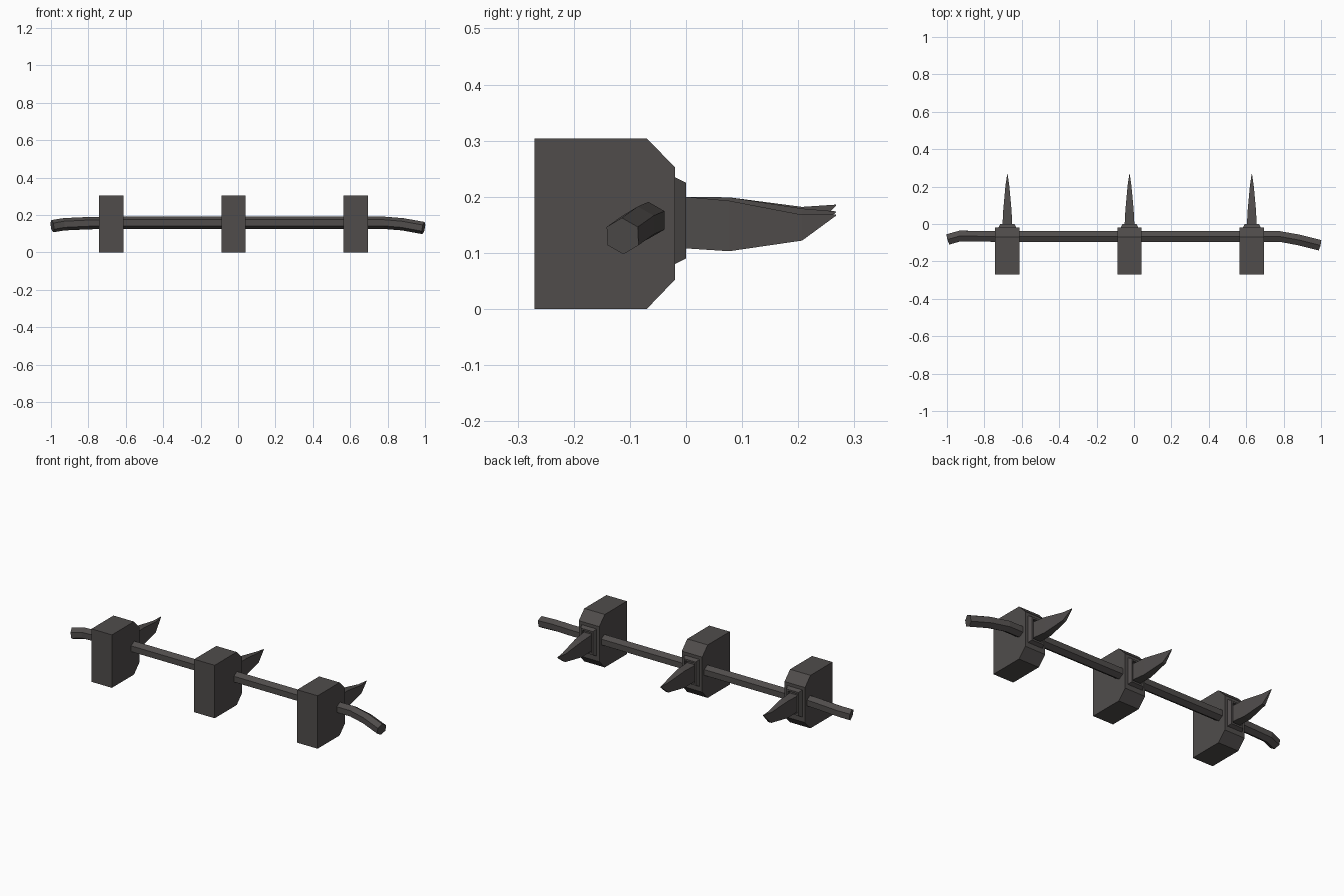
import bpy, bmesh, math
from mathutils import Vector

if "Cube" in bpy.data.objects:
    bpy.data.objects.remove(bpy.data.objects["Cube"])

mat = bpy.data.materials.new("dark iron")
mat.diffuse_color = (0.08, 0.073, 0.071, 1)
mat.use_nodes = True
mat.node_tree.nodes["Principled BSDF"].inputs["Base Color"].default_value = mat.diffuse_color


def finish(name, bm):
    bmesh.ops.recalc_face_normals(bm, faces=bm.faces)
    me = bpy.data.meshes.new(name)
    bm.to_mesh(me)
    bm.free()
    me.materials.append(mat)
    ob = bpy.data.objects.new(name, me)
    bpy.context.collection.objects.link(ob)
    return ob


def loft(name, rings, caps=True):
    """Skin a list of equal-length point rings."""
    bm = bmesh.new()
    vs = [[bm.verts.new(p) for p in r] for r in rings]
    n = len(rings[0])
    for a, b in zip(vs, vs[1:]):
        for i in range(n):
            j = (i + 1) % n
            bm.faces.new((a[i], a[j], b[j], b[i]))
    if caps:
        bm.faces.new(vs[0])
        bm.faces.new(vs[-1])
    return finish(name, bm)


def rect(cx, y, hw, z0, z1):
    return [(cx - hw, y, z0), (cx + hw, y, z0), (cx + hw, y, z1), (cx - hw, y, z1)]


# Block side profile (y, z), chamfered at the back
profile = [(-0.27, 0), (-0.07, 0), (-0.02, 0.052), (-0.02, 0.253), (-0.07, 0.304), (-0.27, 0.304)]
# Blade stations: y, half width, bottom z; and top z per blade
stations = [(-0.015, 0.026, 0.109), (0.0, 0.026, 0.108), (0.077, 0.022, 0.103), (0.207, 0.010, 0.122)]
tops = [(0.200, 0.200, 0.199, 0.182), (0.200, 0.200, 0.199, 0.179), (0.200, 0.200, 0.193, 0.168)]
tips = [0.186, 0.174, 0.168]

for k, cx in enumerate((-0.677, -0.024, 0.63)):
    loft("block", [[(cx + s, y, z) for y, z in profile] for s in (-0.065, 0.065)])

    # Bevelled collar with a sunken slot
    loft("collar", [rect(cx, -0.025, 0.048, 0.08, 0.235),
                    rect(cx, -0.02, 0.048, 0.08, 0.235),
                    rect(cx, 0.0, 0.038, 0.09, 0.225),
                    rect(cx, 0.0, 0.029, 0.1, 0.215),
                    rect(cx, -0.014, 0.029, 0.1, 0.215)])

    # Tapering blade
    rings = [rect(cx, y, hw, z0, t) for (y, hw, z0), t in zip(stations, tops[k])]
    rings.append(rect(cx, 0.267, 0.001, tips[k] - 0.002, tips[k]))
    loft("blade", rings)

# Six-sided bar with drooping ends
path = [Vector(p) for p in ((-0.993, -0.082, 0.14), (-0.93, -0.064, 0.15), (-0.80, -0.066, 0.156),
                            (-0.70, -0.067, 0.158), (0.78, -0.067, 0.158), (0.88, -0.085, 0.150),
                            (0.992, -0.113, 0.13))]
rings = []
for i, p in enumerate(path):
    t = (path[min(i + 1, len(path) - 1)] - path[max(i - 1, 0)]).normalized()
    u = t.cross(Vector((0, 0, 1))).normalized()
    v = u.cross(t)
    rings.append([p + 0.033 * (math.sin(a) * u + math.cos(a) * v)
                  for a in (math.tau * j / 6 for j in range(6))])
loft("bar", rings)
